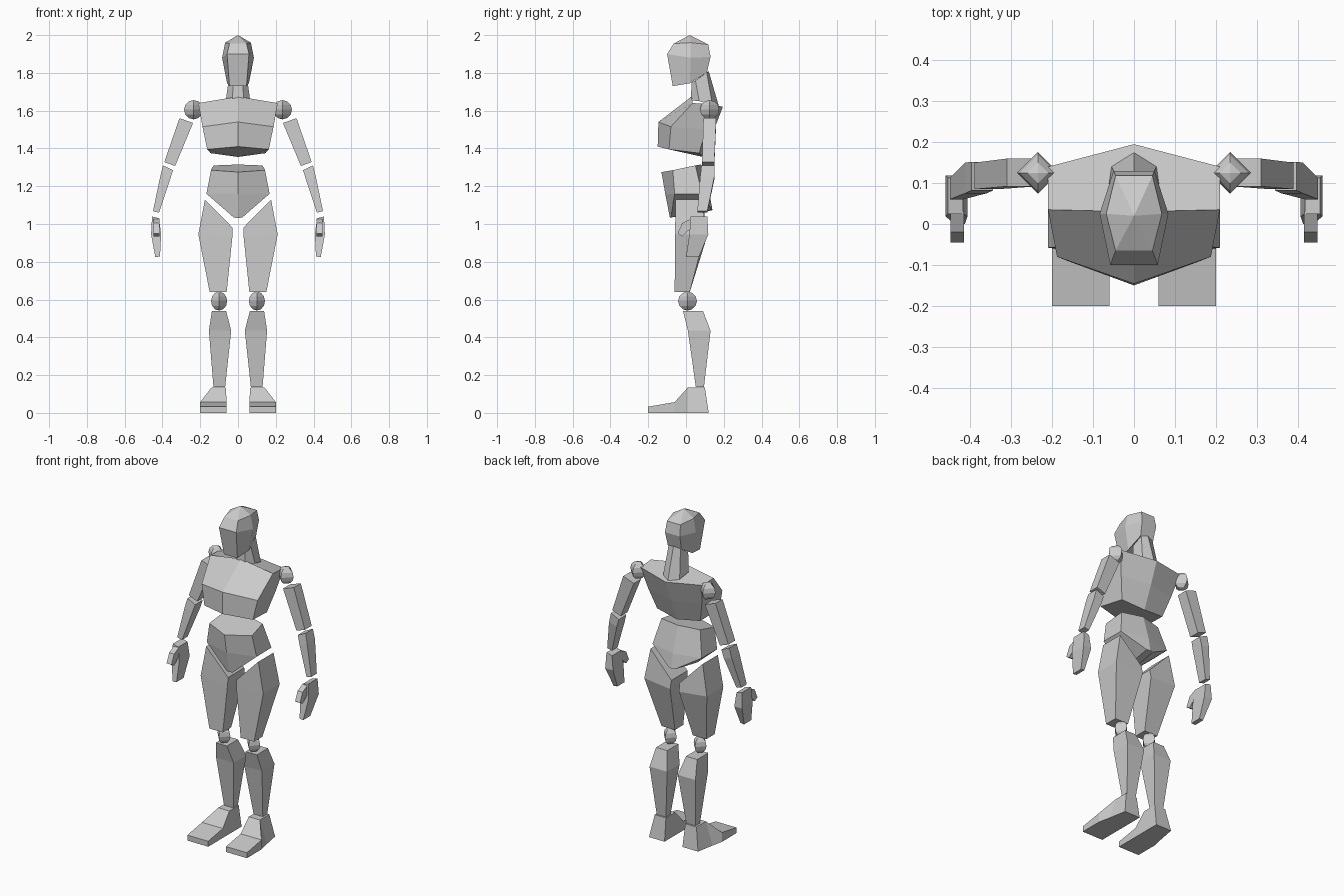
import bpy, bmesh

def loft(name, rings, mirror=False):
    """Skin a stack of equal-length rings and cap both ends."""
    bm = bmesh.new()
    vs = [[bm.verts.new(p) for p in r] for r in rings]
    n = len(rings[0])
    for a, b in zip(vs, vs[1:]):
        for i in range(n):
            j = (i + 1) % n
            bm.faces.new((a[i], a[j], b[j], b[i]))
    bm.faces.new(vs[0][::-1])
    bm.faces.new(vs[-1])
    bmesh.ops.remove_doubles(bm, verts=bm.verts, dist=1e-4)
    bmesh.ops.recalc_face_normals(bm, faces=bm.faces)
    return finish(name, bm, mirror)

def finish(name, bm, mirror):
    me = bpy.data.meshes.new(name)
    bm.to_mesh(me)
    bm.free()
    ob = bpy.data.objects.new(name, me)
    bpy.context.collection.objects.link(ob)
    if mirror:
        m = ob.modifiers.new("mirror", 'MIRROR')
        m.use_mirror_merge = False
    return ob

def sym(*half):
    """Half ring (front to back, x >= 0) completed across x = 0."""
    return list(half) + [(-x, y, z) for x, y, z in reversed(half)]

def quad(x0, z0, x1, z1, y0, y1, y1b=None):
    """Four-sided limb section, possibly tilted in the front view."""
    yb = y1 if y1b is None else y1b
    return [(x0, y0, z0), (x1, y0, z1), (x1, yb, z1), (x0, y1, z0)]

def ball(name, c, r, sx=1.0):
    bm = bmesh.new()
    bmesh.ops.create_uvsphere(bm, u_segments=4, v_segments=6, radius=r)
    for v in bm.verts:
        v.co = (c[0] + v.co.x * sx, c[1] + v.co.y, c[2] + v.co.z)
    return finish(name, bm, True)

# head and neck
loft("head", [
    sym((.045, -.07, 1.73), (.058, .02, 1.745), (.045, .11, 1.80)),
    sym((.058, -.10, 1.90), (.084, .025, 1.88), (.05, .13, 1.885)),
    sym((.045, -.065, 1.955), (.068, .025, 1.96), (.045, .118, 1.95)),
    sym((0, .02, 2.0), (0, .02, 2.0), (0, .02, 2.0))])
loft("neck", [
    sym((.03, .025, 1.655), (.065, .07, 1.65), (.055, .14, 1.63), (0, .175, 1.62)),
    sym((.025, .03, 1.75), (.05, .05, 1.76), (.04, .11, 1.80), (0, .12, 1.81))])

# chest
loft("chest", [
    sym((0, -.15, 1.41), (.163, -.09, 1.395), (.145, .07, 1.375), (0, .09, 1.355)),
    sym((0, -.146, 1.54), (.188, -.08, 1.515), (.18, .105, 1.50), (0, .145, 1.49)),
    sym((0, .03, 1.675), (.21, .035, 1.64), (.21, .14, 1.635), (0, .195, 1.62))])

# pelvis
loft("pelvis", [
    sym((0, -.13, 1.275), (.143, -.07, 1.285), (.13, .05, 1.31), (0, .08, 1.315)),
    sym((0, -.11, 1.16), (.167, -.06, 1.16), (.165, .085, 1.16), (0, .125, 1.16)),
    sym((0, -.085, 1.032), (.022, -.08, 1.034), (.022, .135, 1.075), (0, .14, 1.073))])

# arms
ball("shoulder_joints", (.235, .125, 1.605), .051)
loft("upper_arms", [
    quad(.238, 1.535, .31, 1.56, .092, .16),
    quad(.333, 1.307, .39, 1.328, .085, .15)], True)
loft("forearms", [
    quad(.344, 1.285, .397, 1.31, .082, .152),
    quad(.360, 1.235, .412, 1.25, .075, .15),
    quad(.418, 1.06, .45, 1.068, .06, .113)], True)

# hands
loft("hands", [
    quad(.418, 1.03, .455, 1.04, .025, .113),
    quad(.407, .945, .46, .945, .018, .118),
    quad(.413, .828, .438, .825, 0, .068)], True)
thumb = [(.03, 1.03), (.03, .96), (.018, .97), (-.02, .935), (-.045, .95), (-.02, 1.005)]
loft("thumbs", [[(x, y, z) for y, z in thumb] for x in (.415, .448)], True)

# legs
loft("thighs", [
    quad(.028, .98, .175, 1.13, -.055, .10, .09),
    quad(.030, .93, .21, .945, -.058, .11, .10),
    quad(.06, .64, .15, .64, -.06, .02)], True)
ball("knee_joints", (.1, .008, .592), .05, .86)
loft("shins", [
    quad(.063, .54, .138, .54, -.016, .09),
    quad(.036, .435, .154, .435, .01, .13),
    quad(.068, .137, .13, .137, .052, .095)], True)

# feet, lofted from toe to heel
def foot(b0, b1, t0, t1, yb, yt, z):
    return [(b0, yb, 0), (b1, yb, 0), (t1, yt, z), (t0, yt, z)]
loft("feet", [
    foot(.06, .2, .06, .2, -.2, -.2, .033),
    foot(.06, .2, .06, .2, -.06, -.06, .057),
    foot(.06, .185, .065, .14, .01, .01, .135),
    foot(.06, .165, .065, .14, .12, .1, .135)], True)
